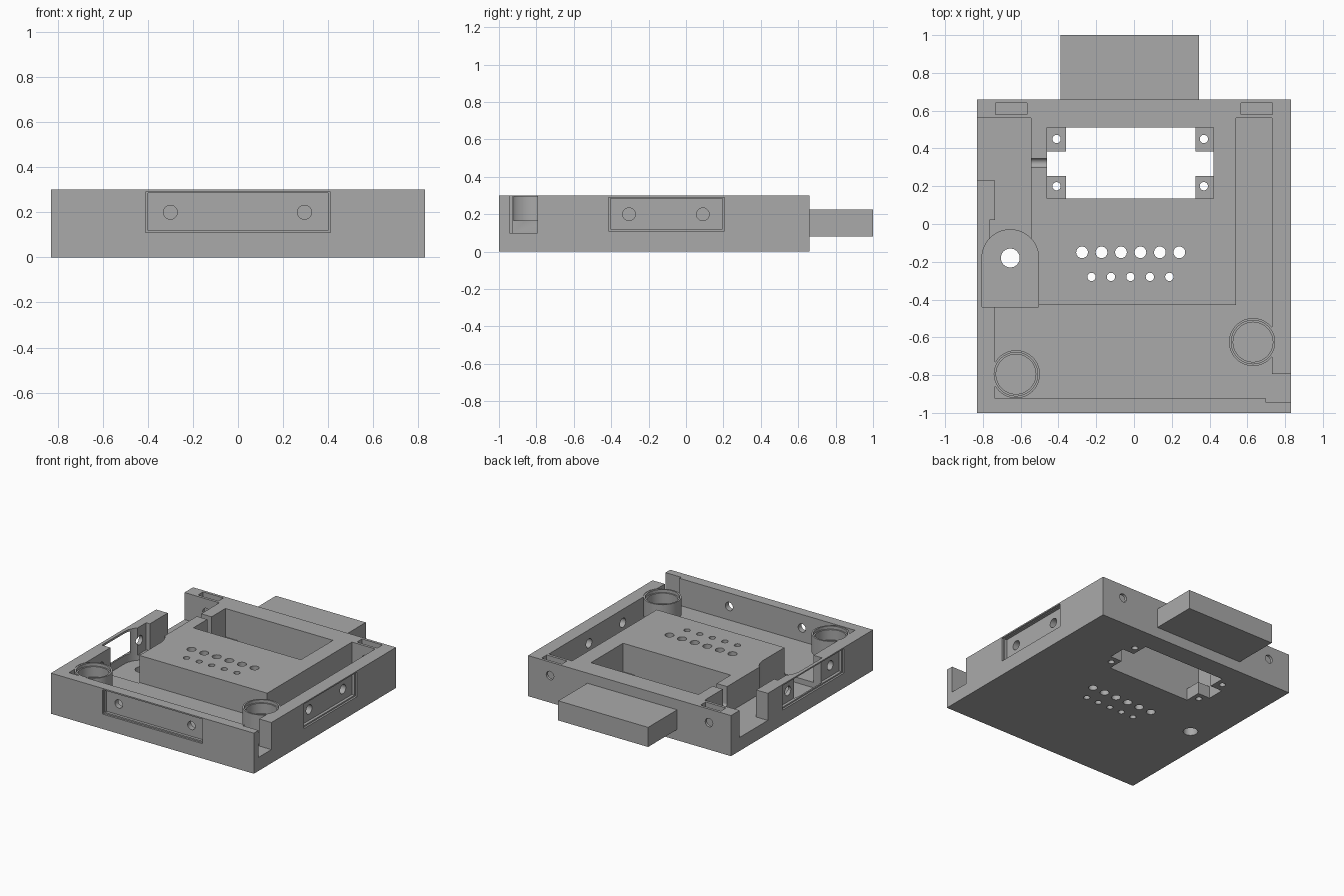
import bpy, bmesh, math
from mathutils import Vector, Matrix

cube = bpy.data.objects.get("Cube")
if cube:
    bpy.data.objects.remove(cube, do_unlink=True)

grey = bpy.data.materials.new("plain grey")
grey.use_nodes = True
grey.diffuse_color = (0.4, 0.4, 0.4, 1)
grey.node_tree.nodes["Principled BSDF"].inputs["Base Color"].default_value = (0.4, 0.4, 0.4, 1)


def make(name, bm):
    bmesh.ops.recalc_face_normals(bm, faces=bm.faces)
    mesh = bpy.data.meshes.new(name)
    bm.to_mesh(mesh)
    bm.free()
    mesh.materials.append(grey)
    obj = bpy.data.objects.new(name, mesh)
    bpy.context.collection.objects.link(obj)
    return obj


def box(name, x, y, z):
    bm = bmesh.new()
    bmesh.ops.create_cube(bm, size=1)
    for v in bm.verts:
        v.co = Vector([r[0] if c < 0 else r[1] for c, r in zip(v.co, (x, y, z))])
    return make(name, bm)


def rod(name, centre, radius, length, axis="Z", sides=40):
    bm = bmesh.new()
    turn = {"X": Matrix.Rotation(math.pi / 2, 4, "Y"),
            "Y": Matrix.Rotation(math.pi / 2, 4, "X"), "Z": Matrix()}[axis]
    bmesh.ops.create_cone(bm, cap_ends=True, segments=sides, radius1=radius,
                          radius2=radius, depth=length,
                          matrix=Matrix.Translation(centre) @ turn)
    return make(name, bm)


def prism(name, points, low, high):
    bm = bmesh.new()
    face = bm.faces.new([bm.verts.new((x, y, low)) for x, y in points])
    top = bmesh.ops.extrude_face_region(bm, geom=[face])["geom"]
    for v in top:
        if isinstance(v, bmesh.types.BMVert):
            v.co.z = high
    return make(name, bm)


def activate(obj):
    bpy.ops.object.select_all(action="DESELECT")
    obj.select_set(True)
    bpy.context.view_layer.objects.active = obj


def cut(obj, cutter):
    cutter.hide_render = True
    mod = obj.modifiers.new("cut", "BOOLEAN")
    mod.operation = "DIFFERENCE"
    mod.solver = "EXACT"
    mod.object = cutter
    activate(obj)
    bpy.ops.object.modifier_apply(modifier=mod.name)
    bpy.data.objects.remove(cutter, do_unlink=True)


FLOOR, TOP, OVER = 0.1, 0.3, 0.4
UP = (FLOOR, OVER)
body = box("base_housing", (-0.83, 0.83), (-1, 0.66), (0, TOP))

# channels around the raised centre block
bay = [(-0.735, -0.925), (0.73, -0.925), (0.73, 0.56), (0.54, 0.56), (0.54, -0.43),
       (-0.545, -0.43), (-0.545, 0.56), (-0.9, 0.56), (-0.9, 0.23), (-0.735, 0.23)]
cut(body, prism("channel_cutter", bay, *UP))
cut(body, box("corner_slot_cutter", (0.7, 0.9), (-0.945, -0.795), UP))

# arched pivot pocket, its relief and its hole
arch = [(-0.805, -0.44), (-0.505, -0.44)]
for i in range(25):
    a = math.pi * i / 24
    arch.append((-0.655 + 0.15 * math.cos(a), -0.18 + 0.15 * math.sin(a)))
cut(body, prism("pocket_cutter", arch, 0.06, OVER))
cut(body, box("relief_cutter", (-0.765, -0.7), (-0.1, 0.02), UP))
cut(body, rod("pivot_cutter", (-0.655, -0.18, 0.1), 0.05, 0.4))

# rectangular opening with four screw tabs
cut(body, box("opening_cutter", (-0.46, 0.42), (0.135, 0.51), (0.09, OVER)))
cut(body, box("opening_long_cutter", (-0.36, 0.325), (0.135, 0.51), (-0.1, 0.2)))
cut(body, box("opening_wide_cutter", (-0.46, 0.42), (0.255, 0.385), (-0.1, 0.2)))
for x in (-0.41, 0.37):
    for y in (0.2, 0.45):
        cut(body, rod("tab_hole_cutter", (x, y, 0.1), 0.022, 0.4, sides=24))

# round-bottomed wire groove
cut(body, box("groove_cutter", (-0.6, -0.44), (0.298, 0.348), (0.175, OVER)))
cut(body, rod("groove_round_cutter", (-0.51, 0.323, 0.175), 0.025, 0.14, "X"))

# two rows of round holes
for count, start, y, r in ((6, -0.275, -0.15, 0.031), (5, -0.225, -0.28, 0.022)):
    for i in range(count):
        cut(body, rod("row_cutter", (start + i * 0.103, y, 0.15), r, 0.5, sides=28))

# nut slots and screw holes in the back wall
for x in (-0.65, 0.65):
    cut(body, box("nut_slot_cutter", (x - 0.083, x + 0.083), (0.58, 0.64), (0.12, OVER)))
    cut(body, rod("back_hole_cutter", (x, 0.62, 0.2), 0.031, 0.2, "Y", 28))

# stepped side recesses, each with two screw holes through the wall
for side, low, high in (("front", -0.41, 0.41), ("right", -0.415, 0.205),
                        ("left", -0.66, 0.06)):
    for depth, inset in ((0.014, 0), (0.035, 0.01)):
        span = (low + inset, high - inset)
        z = (0.11 + inset, 0.29 - inset / 2)
        if side == "front":
            cut(body, box("recess_cutter", span, (-1.1, -1 + depth), z))
        elif side == "right":
            cut(body, box("recess_cutter", (0.83 - depth, 0.9), span, z))
        else:
            cut(body, box("recess_cutter", (-0.9, -0.83 + depth), span, z))
    for p in (low + 0.11, high - 0.115):
        if side == "front":
            cut(body, rod("screw_cutter", (p, -0.96, 0.2), 0.031, 0.2, "Y", 28))
        else:
            x = 0.79 if side == "right" else -0.79
            cut(body, rod("screw_cutter", (x, p, 0.2), 0.034, 0.2, "X", 28))

# round cups let into the walls
cup_profile = [(0, 0.165), (0.127, 0.165), (0.127, 0.297), (0.115, 0.297),
               (0.115, 0.275), (0.105, 0.275), (0.105, 0.2), (0, 0.2)]
parts = [body]
for name, x, y in (("left_cup", 0.63, -0.625), ("right_cup", -0.625, -0.795)):
    cut(body, rod("cup_cutter", (x, y, 0.2825), 0.127, 0.235, sides=48))
    bm = bmesh.new()
    verts = [bm.verts.new((x + r, y, z)) for r, z in cup_profile]
    edges = [bm.edges.new(pair) for pair in zip(verts, verts[1:])]
    bmesh.ops.spin(bm, geom=verts + edges, cent=(x, y, 0), axis=(0, 0, 1),
                   angle=math.tau, steps=48, use_duplicate=False)
    bmesh.ops.remove_doubles(bm, verts=bm.verts, dist=0.0005)
    parts.append(make(name, bm))

# tongue at the back
parts.append(box("back_tongue", (-0.39, 0.345), (0.66, 1), (0.08, 0.225)))

for part in parts:
    activate(part)
    bpy.ops.object.shade_smooth_by_angle(angle=math.radians(30))
